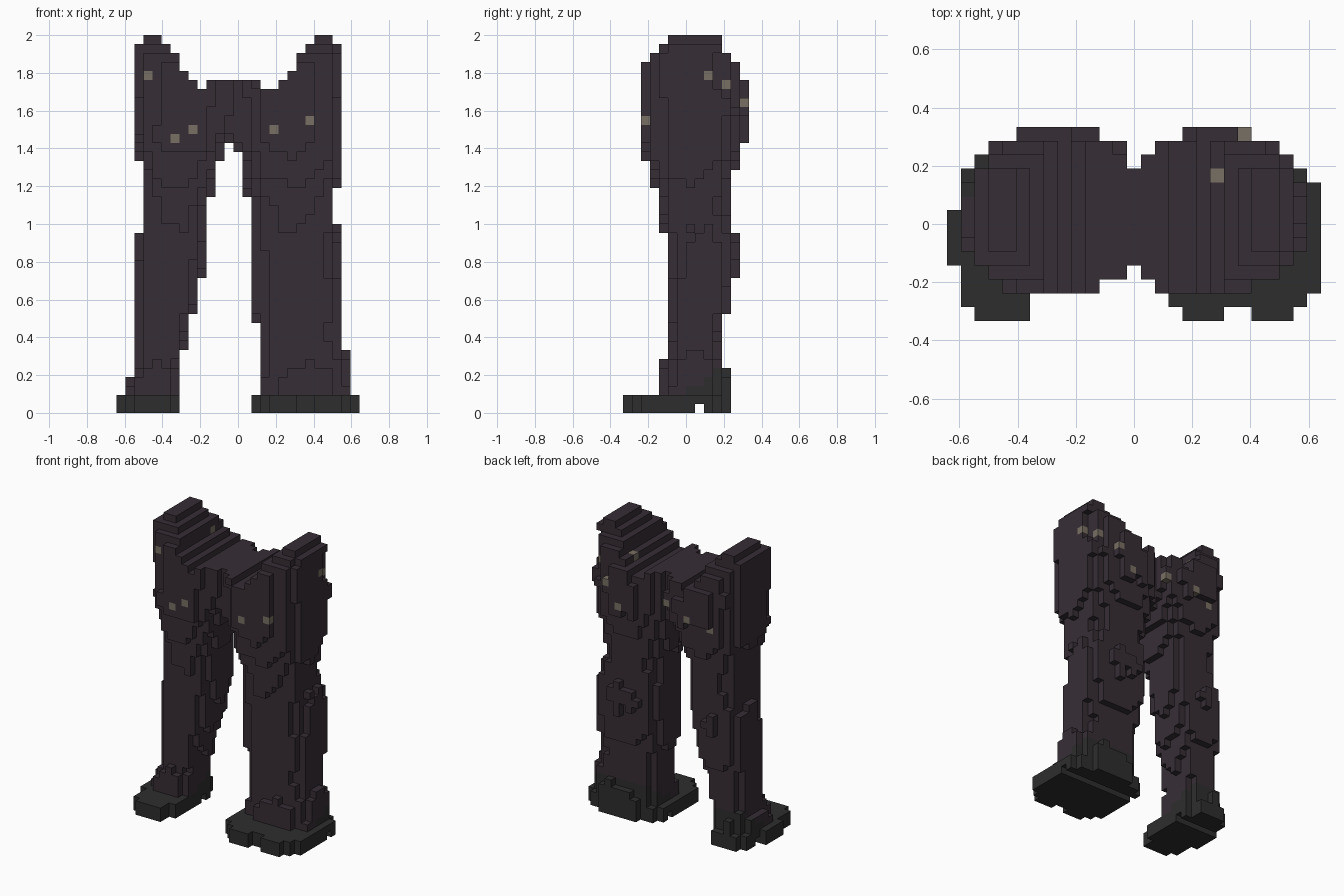
import bpy
import bmesh
import random
from mathutils import Vector

random.seed(4)
cube = bpy.data.objects.get("Cube")
if cube:
    bpy.data.objects.remove(cube, do_unlink=True)

V = 2 / 42                # edge length of one block
NX, NY, NZ = 27, 14, 42


def material(name, rgb):
    m = bpy.data.materials.new(name)
    m.use_nodes = True
    m.diffuse_color = (*rgb, 1)
    bsdf = m.node_tree.nodes["Principled BSDF"]
    bsdf.inputs["Base Color"].default_value = (*rgb, 1)
    bsdf.inputs["Roughness"].default_value = 0.9
    return m


CLOTH = material("dark plum cloth", (0.037, 0.027, 0.036))
SHOE = material("charcoal shoe", (0.026, 0.027, 0.026))
STUD = material("grey beige stud", (0.188, 0.162, 0.125))

# Leg cross-sections: height, x range, y range
LEFT = [(0.0, .09, .60, -.14, .23), (.15, .10, .60, -.14, .23),
        (.25, .11, .60, -.12, .21), (.40, .11, .55, -.10, .19),
        (.60, .07, .55, -.10, .24), (.85, .07, .55, -.10, .28),
        (1.1, .07, .50, -.14, .23), (1.25, .03, .54, -.18, .25),
        (1.45, .00, .55, -.24, .31), (1.6, -.02, .55, -.24, .33),
        (2.0, -.04, .55, -.24, .30)]
RIGHT = [(0.0, -.60, -.31, -.14, .22), (.15, -.60, -.31, -.14, .22),
         (.25, -.55, -.31, -.12, .20), (.40, -.55, -.28, -.10, .19),
         (.60, -.55, -.22, -.10, .24), (.85, -.54, -.17, -.10, .27),
         (1.1, -.50, -.16, -.14, .23), (1.25, -.51, -.12, -.18, .25),
         (1.45, -.55, -.05, -.24, .31), (1.6, -.55, .02, -.24, .33),
         (2.0, -.55, .03, -.24, .30)]
FEET = {"left": (.07, .64, -.33, .23), "right": (-.62, -.31, -.33, .23)}


def section(table, z):
    for a, b in zip(table, table[1:]):
        if z <= b[0]:
            t = (z - a[0]) / (b[0] - a[0])
            return [p + (q - p) * t for p, q in zip(a[1:], b[1:])]
    return table[-1][1:]


def inside(x, y, box, power, slack=0.0):
    x0, x1, y0, y1 = box
    u = abs(x - (x0 + x1) / 2) / ((x1 - x0) / 2)
    v = abs(y - (y0 + y1) / 2) / ((y1 - y0) / 2)
    return u ** power + v ** power < 1 + slack


def top_height(x, y):
    # Hips rise outwards and are domed front to back
    ax = abs(x)
    h = min(2.0, max(1.72, 1.72 + 1.25 * (ax - .2)))
    if ax > .5:
        h = 1.95
    if -.17 < x < .12:
        h = 1.77
    return min(h, 2.04 - 3.3 * (y - .03) ** 2)


def centre(c):
    return Vector(((c[0] + .5 - NX / 2) * V, (c[1] + .5 - NY / 2) * V,
                   (c[2] + .5) * V))


# Slight unevenness that runs in vertical strips
rough = {(i, j, k): random.uniform(-.10, .08)
         for i in range(NX) for j in range(NY) for k in range(NZ // 5 + 1)}


def part_at(c):
    x, y, z = centre(c)
    if z < V and .04 < y < .1:          # gap in front of the heel
        return None
    shoe_top = .1 + .85 * max(0, y)
    for side, table in (("left", LEFT), ("right", RIGHT)):
        if z < .1 and inside(x, y, FEET[side], 3.2):
            if side == "left" and y < -.28 and .30 < x < .40:
                continue
            return side + "_shoe"
        slack = rough[c[0], c[1], c[2] // 5]
        if inside(x, y, section(table, z), 2.5, slack) and z < top_height(x, y):
            return side + ("_shoe" if z < shoe_top else "_leg")
    if -.17 < x < .12 and -.14 < y < .19 and 1.43 + .7 * abs(x) < z < 1.76:
        return "pelvis"
    return None


cells = {}
for i in range(NX):
    for j in range(NY):
        for k in range(NZ):
            name = part_at((i, j, k))
            if name:
                cells[i, j, k] = name

DIRS = [(1, 0, 0), (-1, 0, 0), (0, 1, 0), (0, -1, 0), (0, 0, 1), (0, 0, -1)]


def step(c, d):
    return tuple(a + b for a, b in zip(c, d))


surface = [c for c in cells if any(step(c, d) not in cells for d in DIRS)]

# Pale studs: nearest surface block to each position
STUDS = [(-.48, -.14, 1.79), (-.33, -.24, 1.45), (-.24, -.24, 1.5),
         (.19, -.24, 1.5), (.38, -.21, 1.55), (.53, .12, 1.79),
         (.47, .21, 1.74), (.38, .28, 1.62), (.3, .31, 1.52),
         (-.05, .24, 1.6), (-.24, .3, 1.52), (-.36, .28, 1.5),
         (-.29, .17, 1.85), (.24, .17, 1.8)]
studs = {min(surface, key=lambda c: (centre(c) - Vector(p)).length)
         for p in STUDS}


def build(name, base):
    # Outer faces of every block that belongs to this part
    bm = bmesh.new()
    for c in surface:
        if cells[c] != name:
            continue
        for d in DIRS:
            if step(c, d) in cells:
                continue
            n = Vector(d)
            u = Vector((d[1], d[2], d[0]))
            w = n.cross(u)
            mid = centre(c) + n * V / 2
            corners = [mid + (u * a + w * b) * V / 2
                       for a, b in ((-1, -1), (1, -1), (1, 1), (-1, 1))]
            f = bm.faces.new([bm.verts.new(p) for p in corners])
            f.material_index = int(c in studs)
    bmesh.ops.remove_doubles(bm, verts=bm.verts, dist=V / 100)
    mesh = bpy.data.meshes.new(name)
    bm.to_mesh(mesh)
    bm.free()
    mesh.materials.append(base)
    mesh.materials.append(STUD)
    bpy.context.collection.objects.link(bpy.data.objects.new(name, mesh))


for side in ("left", "right"):
    build(side + "_leg", CLOTH)
    build(side + "_shoe", SHOE)
build("pelvis", CLOTH)
